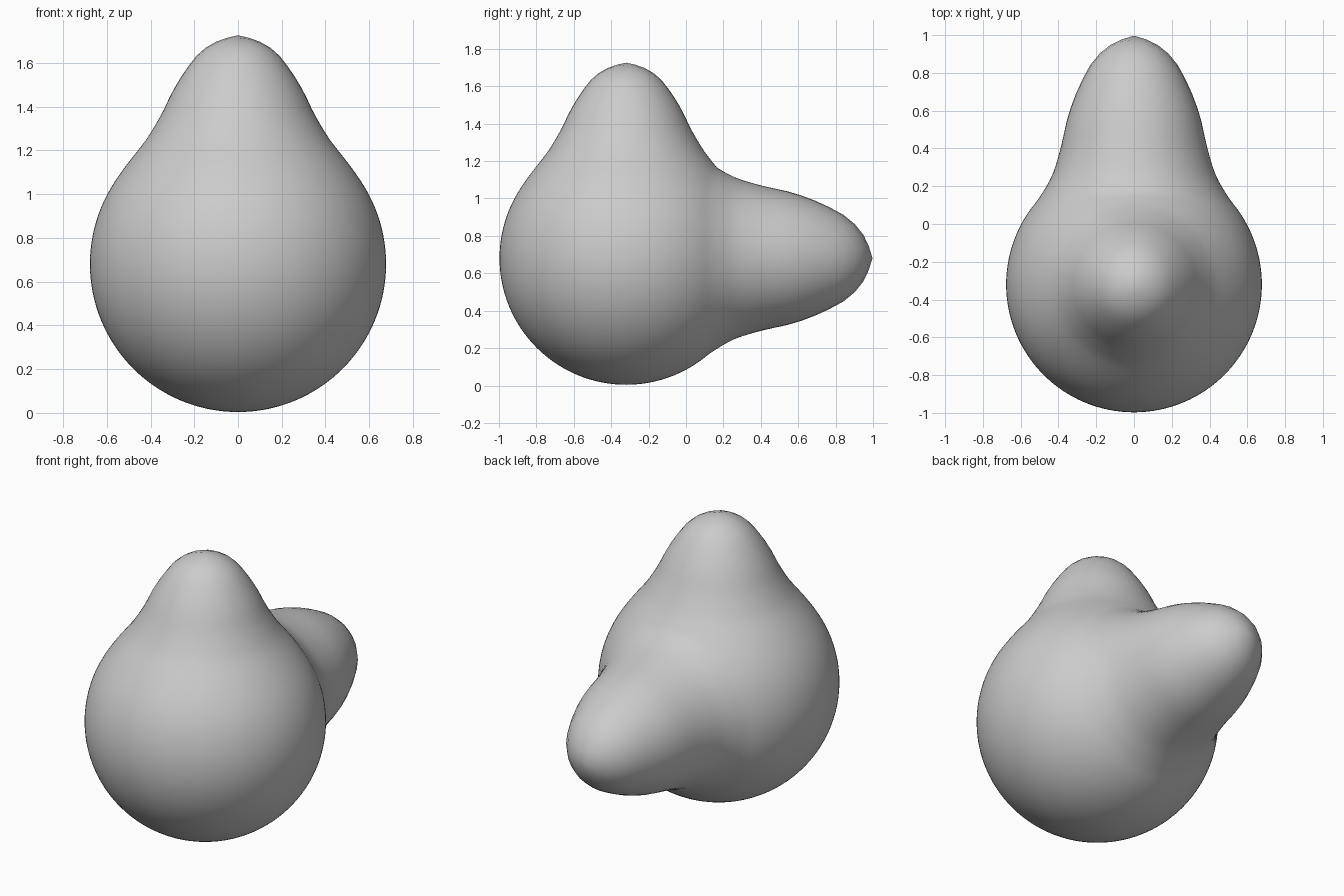
import bpy, bmesh, math
from mathutils import Vector

if "Cube" in bpy.data.objects:
    bpy.data.objects.remove(bpy.data.objects["Cube"])

RADIUS = 0.677
CENTRE = Vector((0, -0.32, 0.681))

# Bump profiles: (angle from bump axis in degrees, distance from body centre)
TOP_BUMP = [(0, 1.045), (5.1, 1.024), (10.2, 0.983), (15.4, 0.914), (20.8, 0.843),
            (26.7, 0.772), (34.6, 0.715), (41.3, 0.692), (50, 0.68), (60, RADIUS)]
BACK_BUMP = [(0, 1.317), (5.2, 1.279), (10.2, 1.206), (15.3, 1.092), (20.6, 0.975),
             (27.5, 0.832), (36, 0.729), (46, 0.683), (55, RADIUS)]


def profile_radius(profile, angle):
    """Smooth (Hermite) lookup of a bump profile."""
    if angle >= profile[-1][0]:
        return profile[-1][1]
    last = len(profile) - 1

    def slope(i):
        if i == last:
            return 0.0
        a, b = profile[max(i - 1, 0)], profile[i + 1]
        return (b[1] - a[1]) / (b[0] - a[0])

    i = max(k for k in range(last) if profile[k][0] <= angle)
    (a0, r0), (a1, r1) = profile[i], profile[i + 1]
    h = a1 - a0
    t = (angle - a0) / h
    return ((2*t**3 - 3*t**2 + 1) * r0 + (t**3 - 2*t**2 + t) * h * slope(i)
            + (3*t**2 - 2*t**3) * r1 + (t**3 - t**2) * h * slope(i + 1))


# Round body: a subdivided cube puffed into a ball, then pulled out along two axes
bm = bmesh.new()
bmesh.ops.create_cube(bm, size=2)
bmesh.ops.subdivide_edges(bm, edges=bm.edges[:], cuts=31, use_grid_fill=True)
for v in bm.verts:
    d = Vector([math.tan(c * math.pi / 4) for c in v.co]).normalized()
    top = profile_radius(TOP_BUMP, math.degrees(d.angle(Vector((0, 0, 1)))))
    back = profile_radius(BACK_BUMP, math.degrees(d.angle(Vector((0, 1, 0)))))
    v.co = CENTRE + d * max(top, back)
for f in bm.faces:
    f.smooth = True
bmesh.ops.recalc_face_normals(bm, faces=bm.faces[:])

mesh = bpy.data.meshes.new("bumpy_ball")
bm.to_mesh(mesh)
bm.free()
body = bpy.data.objects.new("bumpy_ball", mesh)
bpy.context.collection.objects.link(body)

# Plain grey surface
grey = bpy.data.materials.new("grey")
grey.diffuse_color = (0.6, 0.6, 0.6, 1)
grey.use_nodes = True
grey.node_tree.nodes["Principled BSDF"].inputs["Base Color"].default_value = grey.diffuse_color
mesh.materials.append(grey)
